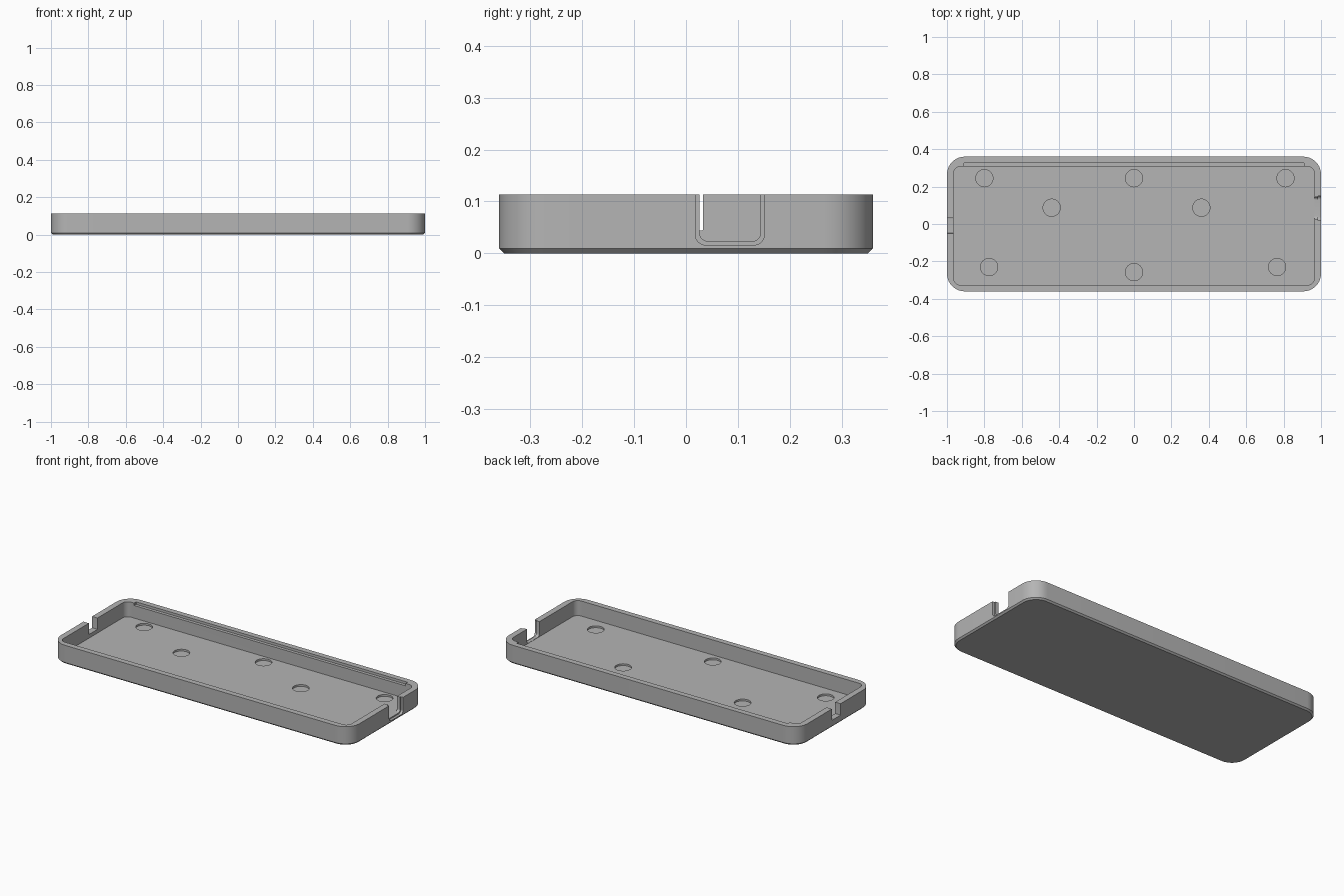
import bpy, bmesh, math
from mathutils import Vector

cube = bpy.data.objects.get("Cube")
if cube:
    bpy.data.objects.remove(cube, do_unlink=True)

# One plain grey plastic
grey = bpy.data.materials.new("grey_plastic")
grey.use_nodes = True
COLOUR = (0.46, 0.46, 0.46, 1)
grey.diffuse_color = COLOUR
grey.node_tree.nodes["Principled BSDF"].inputs["Base Color"].default_value = COLOUR

HEIGHT, FLOOR, CHAMFER = 0.113, 0.022, 0.009


def rounded_rect(u0, u1, v0, v1, r, steps=10):
    """Counter-clockwise outline with rounded corners."""
    corners = [(u1 - r, v1 - r), (u0 + r, v1 - r), (u0 + r, v0 + r), (u1 - r, v0 + r)]
    points = []
    for i, (u, v) in enumerate(corners):
        for k in range(steps + 1):
            a = math.pi / 2 * (i + k / steps)
            points.append((u + r * math.cos(a), v + r * math.sin(a)))
    return points


def loft(name, rings):
    """Skin a stack of matching rings and cap both ends."""
    bm = bmesh.new()
    loops = [[bm.verts.new(p) for p in ring] for ring in rings]
    n = len(loops[0])
    for a, b in zip(loops, loops[1:]):
        for i in range(n):
            j = (i + 1) % n
            bm.faces.new((a[i], a[j], b[j], b[i]))
    bm.faces.new(loops[0][::-1])
    bm.faces.new(loops[-1])
    bmesh.ops.recalc_face_normals(bm, faces=bm.faces[:])
    mesh = bpy.data.meshes.new(name)
    bm.to_mesh(mesh)
    bm.free()
    mesh.materials.append(grey)
    obj = bpy.data.objects.new(name, mesh)
    bpy.context.collection.objects.link(obj)
    return obj


def flat(outline, z):
    return [Vector((u, v, z)) for u, v in outline]


def side(outline, x):
    return [Vector((x, u, v)) for u, v in outline]


# Tray shell: chamfered underside, outer wall, rim, inner wall, floor
outer = rounded_rect(-1, 1, -0.36, 0.36, 0.095)
base = rounded_rect(-1 + CHAMFER, 1 - CHAMFER, -0.36 + CHAMFER, 0.36 - CHAMFER, 0.086)
inner = rounded_rect(-0.964, 0.964, -0.326, 0.307, 0.035)
tray = loft("tray", [flat(base, 0), flat(outer, CHAMFER), flat(outer, HEIGHT),
                     flat(inner, HEIGHT), flat(inner, FLOOR)])

cutters = []

# Round recesses in the floor
for x, y in [(-0.8, 0.245), (0, 0.245), (0.81, 0.245), (-0.44, 0.087),
             (0.36, 0.087), (-0.775, -0.23), (0, -0.257), (0.765, -0.23)]:
    circle = [(x + 0.046 * math.cos(math.tau * i / 40),
               y + 0.046 * math.sin(math.tau * i / 40)) for i in range(40)]
    cutters.append(loft("recess_cutter", [flat(circle, 0.011), flat(circle, 0.06)]))

# Ledge along the inside of the back rim
ledge = rounded_rect(-0.91, 0.908, 0.29, 0.326, 0.001, 1)
cutters.append(loft("ledge_cutter", [flat(ledge, HEIGHT - 0.015), flat(ledge, 0.2)]))

# Left-over cable notch in one end, plug opening with a wider outer step in the other
for name, x0, x1, y0, y1, z0, r in [
        ("cable_notch_cutter", -1.1, -0.9, -0.05, 0.033, 0.044, 0.003),
        ("plug_opening_cutter", 0.92, 1.1, 0.026, 0.144, 0.0235, 0.016),
        ("plug_step_cutter", 0.985, 1.1, 0.018, 0.151, 0.016, 0.02)]:
    shape = rounded_rect(y0, y1, z0, 0.3, r)
    cutters.append(loft(name, [side(shape, x0), side(shape, x1)]))

bpy.ops.object.select_all(action='DESELECT')
tray.select_set(True)
bpy.context.view_layer.objects.active = tray
for cutter in cutters:
    cutter.hide_render = True
    cut = tray.modifiers.new("cut", 'BOOLEAN')
    cut.operation = 'DIFFERENCE'
    cut.solver = 'EXACT'
    cut.object = cutter
    bpy.ops.object.modifier_apply(modifier=cut.name)
    bpy.data.objects.remove(cutter, do_unlink=True)

bpy.ops.object.shade_smooth_by_angle(angle=math.radians(25))
